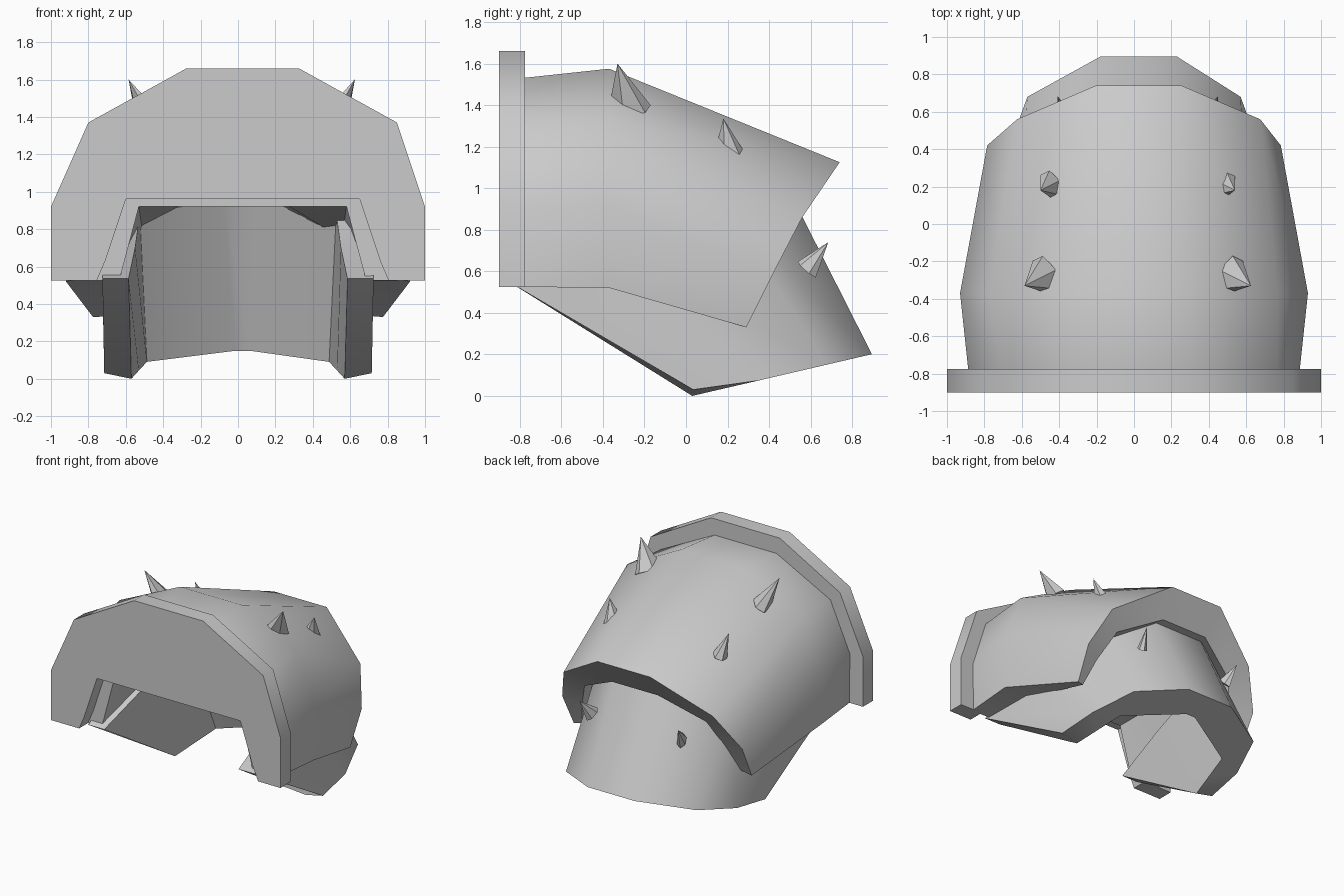
import bpy, bmesh, math
from mathutils import Vector

cube = bpy.data.objects.get("Cube")
if cube:
    bpy.data.objects.remove(cube)

GREY = (0.6, 0.6, 0.6, 1.0)
mat = bpy.data.materials.new("plain grey")
mat.use_nodes = True
mat.diffuse_color = GREY
mat.node_tree.nodes["Principled BSDF"].inputs["Base Color"].default_value = GREY


def finish(bm, name, smooth):
    bmesh.ops.recalc_face_normals(bm, faces=bm.faces)
    mesh = bpy.data.meshes.new(name)
    bm.to_mesh(mesh)
    bm.free()
    mesh.materials.append(mat)
    ob = bpy.data.objects.new(name, mesh)
    bpy.context.collection.objects.link(ob)
    if smooth:
        bpy.ops.object.select_all(action='DESELECT')
        ob.select_set(True)
        bpy.context.view_layer.objects.active = ob
        bpy.ops.object.shade_smooth_by_angle(angle=math.radians(50))
    return ob


def arch(half, limit):
    """Mirror a half profile; points narrower than the limit sit off centre."""
    def shift(x):
        return 0.025 if x < limit else 0.0
    left = [(shift(x) + x, y, z) for x, y, z in half]
    right = [(shift(x) - x, y, z) for x, y, z in reversed(half)]
    return left + right


def shell(name, limit, sections):
    """Thick arched shell through pairs of outer and inner half profiles."""
    bm = bmesh.new()
    rings = []
    for outer, inner in sections:
        loop = arch(outer, limit) + arch(inner, limit)[::-1]
        rings.append([bm.verts.new(p) for p in loop])
    n = len(rings[0])
    for a, b in zip(rings, rings[1:]):
        for i in range(n):
            j = (i + 1) % n
            bm.faces.new((a[i], a[j], b[j], b[i]))
    for ring in (rings[0], rings[-1]):
        for i in range(n // 2 - 1):
            bm.faces.new((ring[i], ring[i + 1], ring[n - 2 - i], ring[n - 1 - i]))
    return finish(bm, name, True)


def flat(y, points):
    return [(x, y, z) for x, z in points]


# front collar with its notch
collar_out = [(1, .525), (1, .92), (.825, 1.37), (.3, 1.66)]
collar_in = [(.78, .525), (.735, .63), (.625, .96), (.25, .96)]
shell("front_collar", .85, [(flat(y, collar_out), flat(y, collar_in)) for y in (-.9, -.775)])

# upper shell, bulging then tapering to a slanted rear rim
tunnel = [(.66, .525), (.6, .75), (.555, .92), (.25, .92)]
shell("upper_shell", .75, [
    (flat(-.79, [(.88, .525), (.885, .91), (.74, 1.29), (.27, 1.53)]), flat(-.79, tunnel)),
    (flat(-.37, [(.92, .52), (.93, .92), (.77, 1.33), (.27, 1.575)]), flat(-.37, tunnel)),
    ([(.775, .29, .33), (.785, .42, .59), (.65, .56, .86), (.23, .74, 1.125)],
     [(.69, .27, .335), (.63, .36, .53), (.53, .47, .75), (.2, .6, .92)]),
])


# lower shell, curling down out of the upper one
def rim(x, y):
    return (x, y, (y - .03) * .232)


shell("lower_shell", .45, [
    ([(.725, -.83, .535), (.73, -.4, .74), (.6, .15, .95), (.22, .45, 1.08)],
     [(.585, -.83, .535), (.55, -.4, .7), (.525, .1, .88), (.1, .33, .96)]),
    ([(.715, .035, .03), (.69, .35, .074), rim(.57, .68), rim(.205, .895)],
     [rim(.57, .03), rim(.53, .22), rim(.487, .42), rim(.04, .675)]),
])


# mirrored pairs of spikes
def spike(name, base, point, radii):
    base, point = Vector(base), Vector(point)
    base -= (point - base) * 0.15
    axis = point - base
    bm = bmesh.new()
    bmesh.ops.create_cone(bm, cap_ends=True, segments=6, radius1=1,
                          radius2=0, depth=axis.length)
    bmesh.ops.scale(bm, vec=(*radii, 1), verts=bm.verts)
    rot = axis.to_track_quat('Z', 'Y').to_matrix().to_4x4()
    bmesh.ops.transform(bm, matrix=rot, verts=bm.verts)
    bmesh.ops.translate(bm, vec=(base + point) / 2, verts=bm.verts)
    finish(bm, name, False)


# base, point, and the two radii of the flattened base
spikes = {
    "front_spike": ((.505, -.28, 1.41), (.605, -.33, 1.6), (.115, .07)),
    "rear_spike": ((.47, .205, 1.18), (.52, .18, 1.335), (.085, .055)),
    "lower_spike": ((.395, .595, .625), (.43, .685, .74), (.035, .06)),
}
for name, (base, point, radii) in spikes.items():
    for side, s in (("left", 1), ("right", -1)):
        spike(side + "_" + name, (s * base[0] + .02, *base[1:]),
              (s * point[0] + .02, *point[1:]), radii)
